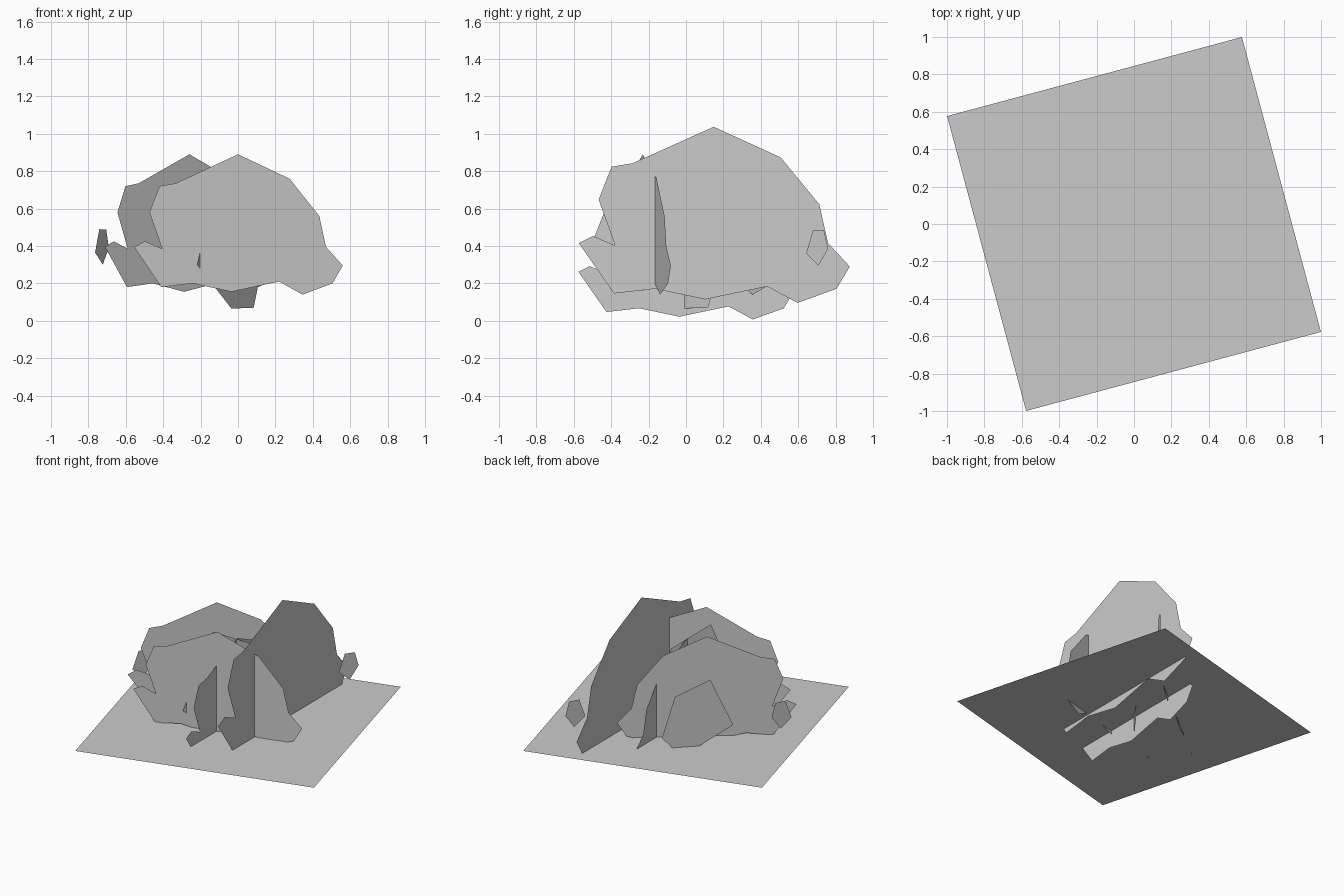
import bpy
import bmesh
from math import cos, sin, radians
from mathutils import Vector

if "Cube" in bpy.data.objects:
    bpy.data.objects.remove(bpy.data.objects["Cube"], do_unlink=True)

grey = bpy.data.materials.new("light_grey")
grey.use_nodes = True
grey.diffuse_color = (0.6, 0.6, 0.6, 1)
grey.node_tree.nodes["Principled BSDF"].inputs["Base Color"].default_value = (0.6, 0.6, 0.6, 1)


def flat_part(name, points):
    """One flat n-sided face."""
    bm = bmesh.new()
    bm.faces.new([bm.verts.new(p) for p in points])
    mesh = bpy.data.meshes.new(name)
    bm.to_mesh(mesh)
    bm.free()
    mesh.materials.append(grey)
    obj = bpy.data.objects.new(name, mesh)
    bpy.context.collection.objects.link(obj)
    return obj


def card(name, outline, origin, angle, scale=1.0):
    """Upright card: outline (along, up) turned about z and set at origin."""
    along = Vector((cos(radians(angle)), sin(radians(angle)), 0))
    up = Vector((0, 0, 1))
    return flat_part(name, [Vector(origin) + (along * u + up * v) * scale
                            for u, v in outline])


# Bush silhouette, measured from its peak
BUSH = [(0, 0), (-.345, -.155), (-.435, -.17), (-.49, -.31), (-.42, -.505),
        (-.515, -.465), (-.575, -.495), (-.425, -.71), (-.25, -.69),
        (-.036, -.735), (.228, -.68), (.357, -.75), (.523, -.69),
        (.58, -.595), (.487, -.495), (.45, -.33), (.285, -.13)]

card("front_foliage", BUSH, (0, -.231, .89), 15)
card("back_foliage", BUSH, (-.26, .135, .89), 38.3)
card("middle_foliage", BUSH, (-.005, 0, .757), 90)
card("tall_foliage", BUSH, (.245, .148, 1.037), 90, 1.255)

# Broad leaves between and behind the foliage cards
card("inner_leaf", [(-.375, .3), (-.17, .83), (.1, .7), (.23, .32),
                    (.145, .07), (-.06, .065)], (0, 0, 0), 54.5)
card("rear_leaf", [(-.304, .318), (-.154, .651), (.076, .548), (.161, .263),
                   (.095, .187), (-.082, .187)], (-.25, .35, 0), 45)

# Two small loose leaves
LEAF = [(-.068, -.035), (-.025, .09), (.045, .087), (.071, -.01), (.009, -.1)]
for name, spot in (("left_loose_leaf", (.376, .70, .395)),
                   ("right_loose_leaf", (-.728, -.034, .4))):
    card(name, LEAF, spot, 58)

# Square ground sheet, turned like the front foliage
flat_part("ground_sheet", [(1.154 * cos(radians(60 + 90 * i)),
                            1.154 * sin(radians(60 + 90 * i)), .185)
                           for i in range(4)])
